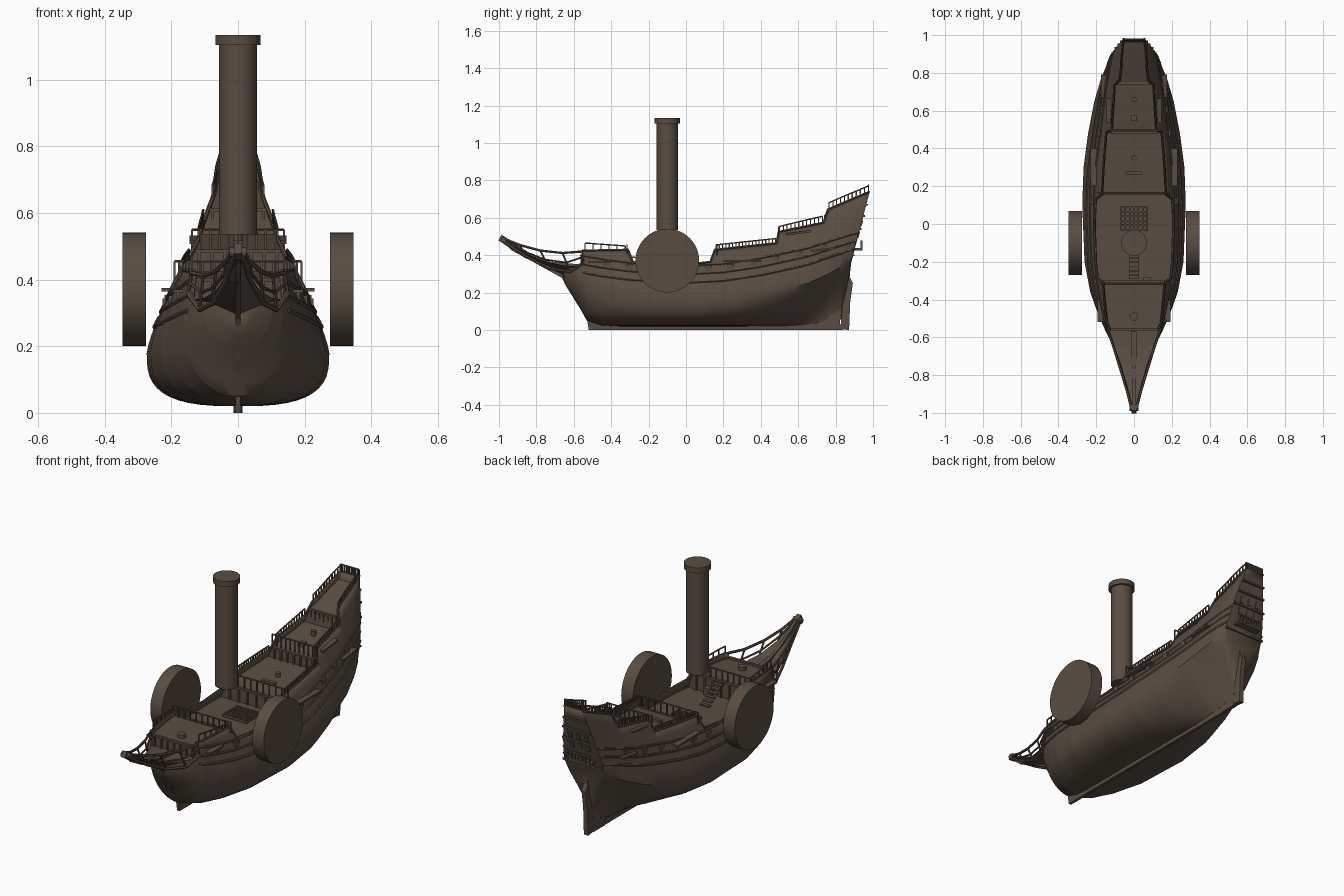
import bpy, bmesh, math
from mathutils import Vector

if "Cube" in bpy.data.objects:
    bpy.data.objects.remove(bpy.data.objects["Cube"])

wood = bpy.data.materials.new("dark_brown_wood")
wood.diffuse_color = (0.098, 0.073, 0.053, 1)
wood.use_nodes = True
wood.node_tree.nodes["Principled BSDF"].inputs["Base Color"].default_value = wood.diffuse_color

# hull stations: y, bottom z, widest z, half width, curve a, curve b, upper half width, upper z
ST = [(-.66, .30, .325, .012, 2, .5, .012, .40), (-.65, .25, .32, .05, 2, .5, .05, .40),
      (-.62, .20, .30, .10, 2, .5, .09, .40), (-.58, .14, .28, .135, 2, .5, .12, .41),
      (-.53, .05, .26, .165, 2.1, .5, .145, .42), (-.45, .025, .23, .20, 2.4, .45, .155, .42),
      (-.36, .02, .21, .232, 2.7, .4, .165, .42), (-.2, .02, .19, .262, 3, .35, .18, .41),
      (.1, .02, .18, .274, 3, .35, .18, .41), (.3, .02, .19, .267, 2.4, .45, .165, .44),
      (.48, .02, .21, .243, 1.7, .7, .135, .49), (.65, .02, .25, .21, 1.2, 1.2, .108, .56),
      (.76, .02, .30, .178, 1, 1.8, .085, .63), (.83, .06, .34, .15, 1, 1.6, .07, .69),
      (.88, .33, .40, .12, 2, .5, .055, .74)]
SHEER = [(-.66, .33), (-.565, .34), (-.555, .425), (-.31, .43), (-.285, .365), (0, .35), (.13, .365),
         (.155, .43), (.485, .465), (.495, .525), (.705, .575), (.715, .645), (.88, .74)]
WALE = [(-.62, .32), (-.45, .29), (-.3, .27), (0, .255), (.2, .265), (.4, .295), (.65, .35), (.87, .43)]


def lerp(table, y):
    if y <= table[0][0]:
        return table[0][1:]
    for p, q in zip(table, table[1:]):
        if y <= q[0]:
            t = (y - p[0]) / (q[0] - p[0])
            return tuple(a + (b - a) * t for a, b in zip(p[1:], q[1:]))
    return table[-1][1:]


def sheer(y):
    return lerp(SHEER, y)[0]


def half(y, z):
    zb, zm, wm, a, b, wt, zr = lerp(ST, y)
    if z < zm:
        u = min(1, (zm - z) / (zm - zb))
        return wm * max(0, 1 - u ** a) ** b
    return wm + (wt - wm) * min(1.2, (z - zm) / (zr - zm)) ** 1.3


def rake(y, z):  # stern leans aft above the tuck
    return y + .27 * max(0, min(1, (y - .5) / .38)) * max(0, z - .36)


def skin(y, z, side=1, out=0):
    return Vector((side * (half(y, z) + out), rake(y, z), z))


def steps(a, b, n):
    return [a + (b - a) * i / n for i in range(n + 1)]


def make(name, bm, smooth=None, fix=True):
    if fix:
        bmesh.ops.recalc_face_normals(bm, faces=bm.faces)
    me = bpy.data.meshes.new(name)
    bm.to_mesh(me)
    bm.free()
    me.materials.append(wood)
    ob = bpy.data.objects.new(name, me)
    bpy.context.collection.objects.link(ob)
    if smooth:
        bpy.ops.object.select_all(action='DESELECT')
        ob.select_set(True)
        bpy.context.view_layer.objects.active = ob
        bpy.ops.object.shade_smooth_by_angle(angle=math.radians(smooth))
    return ob


def loft(name, rows, smooth=None):
    bm = bmesh.new()
    vs = [[bm.verts.new(p) for p in r] for r in rows]
    for r, s in zip(vs, vs[1:]):
        for j in range(len(r) - 1):
            bm.faces.new((r[j], s[j], s[j + 1], r[j + 1]))
    bm.faces.new(vs[-1][::-1])
    return make(name, bm, smooth, False)


def boxes(name, items):  # items: (centre, size, x tilt)
    bm = bmesh.new()
    for c, s, tilt in items:
        vs = bmesh.ops.create_cube(bm, size=1)['verts']
        for v in vs:
            p = Vector((v.co.x * s[0], v.co.y * s[1], v.co.z * s[2]))
            ct, sn = math.cos(tilt), math.sin(tilt)
            v.co = Vector(c) + Vector((p.x, p.y * ct - p.z * sn, p.y * sn + p.z * ct))
    return make(name, bm)


def plate(name, outline, thick):  # side profile (y, z) extruded across x
    bm = bmesh.new()
    f = bm.faces.new([bm.verts.new((-thick / 2, y, z)) for y, z in outline])
    ex = bmesh.ops.extrude_face_region(bm, geom=[f])['geom']
    bmesh.ops.translate(bm, vec=(thick, 0, 0), verts=[v for v in ex if isinstance(v, bmesh.types.BMVert)])
    return make(name, bm)


def tubes(name, paths, r, sides=6):
    bm = bmesh.new()
    for path in paths:
        pts = [Vector(p) for p in path]
        rings = []
        for i, p in enumerate(pts):
            d = (pts[min(i + 1, len(pts) - 1)] - pts[max(i - 1, 0)]).normalized()
            n = d.cross(Vector((0, 0, 1))).normalized()
            m = n.cross(d)
            rings.append([bm.verts.new(p + r * (n * math.cos(k * math.tau / sides) + m * math.sin(k * math.tau / sides)))
                          for k in range(sides)])
        for a, b in zip(rings, rings[1:]):
            for k in range(sides):
                bm.faces.new((a[k], a[k - 1], b[k - 1], b[k]))
        bm.faces.new(rings[0])
        bm.faces.new(rings[-1])
    return make(name, bm)


def cylinder(name, r, depth, loc, axis='Z', sides=48):
    bm = bmesh.new()
    bmesh.ops.create_cone(bm, cap_ends=True, segments=sides, radius1=r, radius2=r, depth=depth)
    for v in bm.verts:
        if axis == 'X':
            v.co = Vector((v.co.z, v.co.x, v.co.y))
        v.co += Vector(loc)
    return make(name, bm, 35)


# hull shell
ys = sorted(set([round(v, 4) for v in steps(-.66, .88, 70)] + [s[0] for s in SHEER] + [s[0] for s in ST]))
rows = []
for y in ys:
    zb, zm = lerp(ST, y)[:2]
    zt = max(sheer(y), zm + .005)
    zs = [zm + (zt - zm) * (1 - i / 7) for i in range(7)]
    zs += [zm - (zm - zb) * (1 - (1 - k / 12) ** 2) for k in range(12)]
    left = [skin(y, z, -1) for z in zs]
    right = [skin(y, z, 1) for z in zs][::-1]
    rows.append(left + [Vector((0, rake(y, zb), zb))] + right)
hull = loft("hull", rows, 40)
sol = hull.modifiers.new("thickness", 'SOLIDIFY')
sol.thickness, sol.offset = .008, -1

# keel, stem, sternpost and rudder
plate("keel", [(-.52, 0), (.84, 0), (.84, .03), (-.5, .04)], .016)
plate("stem", [(-.52, 0), (-.53, .06), (-.595, .16), (-.64, .24), (-.665, .28), (-.8, .355), (-.93, .425), (-.985, .475),
               (-.97, .495), (-.8, .39), (-.6, .33), (-.56, .18), (-.48, .02)], .016)
plate("sternpost", [(.72, 0), (.82, 0), (.85, .34), (.82, .34), (.78, .1)], .02)
plate("rudder", [(.825, .005), (.872, 0), (.878, .15), (.892, .25), (.875, .285), (.88, .335), (.855, .335)], .026)
cylinder("bow_finial", .014, .05, (0, -.975, .482), 'X', 12)
boxes("bow_figure", [((0, -.98, .485), (.025, .035, .035), -.5)])

# decks with bulkheads where the level changes
LEVELS = [("beak", -.645, -.555, .335, .335), ("forecastle", -.555, -.31, .395, .40), ("main", -.31, .165, .31, .31),
          ("quarter", .165, .49, .39, .425), ("poop", .49, .712, .485, .535), ("stern", .712, .875, .61, .695)]
for name, y0, y1, z0, z1 in LEVELS:
    bm = bmesh.new()
    prev = None
    for y, z in zip(steps(y0, y1, 8), steps(z0, z1, 8)):
        row = [bm.verts.new(skin(y, z, s, -.003)) for s in (-1, 1)]
        if prev:
            bm.faces.new((prev[0], prev[1], row[1], row[0]))
        prev = row
    make(name + "_deck", bm, None, False)
for name, y, z0, z1 in [("bow", -.555, .33, .40), ("forecastle", -.31, .31, .40), ("quarter", .165, .31, .39),
                        ("poop", .49, .42, .485), ("stern", .712, .53, .61)]:
    bm = bmesh.new()
    vs = [bm.verts.new(skin(y, z, s, -.003)) for z, s in ((z0, -1), (z0, 1), (z1, 1), (z1, -1))]
    bm.faces.new(vs)
    make(name + "_bulkhead", bm)
    n = 6
    w = half(y, z1) * .85
    sgn = 1 if name == "forecastle" else -1
    boxes(name + "_bulkhead_posts", [((x, rake(y, z1) + sgn * .004, (z0 + z1) / 2), (.008, .01, z1 - z0), 0)
                                     for x in steps(-w, w, n)]
          + [((0, rake(y, z1) + sgn * .004, z1), (w * 2.2, .014, .01), 0)])

# wales and cap rails along the sides
for k, (dz, r) in enumerate([(0, .007), (.045, .006), (.09, .006)]):
    tubes("wale_%d" % (k + 1), [[skin(y, lerp(WALE, y)[0] + dz, s) for y in steps(-.55, .875, 40)] for s in (-1, 1)], r)
tubes("cap_rail", [[skin(y, sheer(y), s) for y in ys if y >= -.555] for s in (-1, 1)], .006)

# railings on the raised decks
posts, bars = [], []
for y0, y1, h0, h1, n in [(-.54, -.325, .04, .02, 5), (.16, .48, .025, .025, 18), (.5, .7, .028, .035, 11), (.72, .875, .033, .033, 10)]:
    for s in (-1, 1):
        line = []
        for y, h in zip(steps(y0, y1, n), steps(h0, h1, n)):
            p = skin(y, sheer(y), s)
            posts.append(((p.x, p.y, p.z + h / 2), (.006, .006, h), 0))
            line.append(p + Vector((0, 0, h)))
        bars.append(line)
for y, z, h in [(-.315, .40, .055), (.165, .39, .065), (.495, .485, .065), (.875, .735, .04)]:
    w = half(y, z)
    bars.append([(x, rake(y, z), z + h) for x in (-w, 0, w)])
    posts += [((x, rake(y, z), z + h / 2), (.006, .006, h), 0) for x in steps(-w, w, 10)]
boxes("railing_posts", posts)
tubes("railing_bars", bars, .004)

# beakhead platform with swept head rails
BEAK = [(-.975, .012, .475, .46), (-.86, .035, .41, .385), (-.75, .068, .365, .335), (-.65, .102, .345, .29), (-.555, .135, .34, .27)]
loft("beakhead", [[(-w, y, t), (0, y, b), (w, y, t), (-w, y, t)] for y, w, t, b in BEAK])
UP = [(.012, -.98, .492), (.035, -.89, .455), (.068, -.78, .425), (.105, -.66, .412), (.14, -.555, .42)]
LOW = [(.012, -.975, .47), (.04, -.85, .39), (.075, -.73, .33), (.115, -.62, .31), (.15, -.55, .36)]
MID = [tuple((a + b) / 2 for a, b in zip(p, q)) for p, q in zip(UP, LOW)]
for name, path, r in [("upper_head_rail", UP, .007), ("middle_head_rail", MID, .005), ("lower_head_rail", LOW, .008)]:
    tubes(name, [[(s * x, y, z) for x, y, z in path] for s in (-1, 1)], r)
tubes("head_timbers", [[(s * p[0], p[1], p[2]), (s * q[0], q[1] + .001, q[2])] for p, q in zip(UP[1:], LOW[1:]) for s in (-1, 1)], .005)
boxes("bowsprit_step", [((0, -.66, .35), (.025, .18, .02), -.1)])

# channels and gun ports on the sides
items = []
for y, z, ln, w in [(-.46, .365, .12, .03), (.3, .37, .2, .035), (.59, .52, .13, .025), (.72, .43, .12, .025)]:
    for s in (-1, 1):
        p = skin(y, z, s, w * .35)
        items.append((p, (w, ln, .01), .12 if y > .5 else 0))
boxes("channels", items)
items = []
for y in (-.42, -.3, .12, .24, .36, .48, .6, .72):
    for s in (-1, 1):
        items.append((skin(y, lerp(WALE, y)[0] + .068, s), (.012, .035, .03), 0))
boxes("gun_ports", items)

# stern gallery, windows and mouldings
boxes("stern_gallery", [((0, .92, .432), (.15, .045, .012), 0), ((0, .938, .475), (.14, .01, .008), 0)]
      + [((x, .938, .453), (.008, .01, .045), 0) for x in steps(-.066, .066, 6)])
boxes("stern_windows", [((x, rake(.88, z) + .002, z), (.02, .008, .035), -.26) for z in (.51, .57) for x in (-.05, 0, .05)])
boxes("stern_mouldings", [((0, rake(.88, z) + .003, z), (2.05 * half(.88, z), .012, .01), 0) for z in (.4, .54, .61, .67)])

# deck fittings
boxes("main_grating", [((x, .03, .32), (.008, .12, .014), 0) for x in steps(-.07, .07, 6)]
      + [((0, y, .322), (.15, .008, .014), 0) for y in steps(-.03, .09, 5)])
boxes("ladder", [((0, -.28 + .022 * i, .39 - .014 * i), (.055, .02, .008), 0) for i in range(6)])
boxes("deck_hatches", [((0, .27, .408), (.08, .02, .014), 0), ((0, .56, .508), (.03, .03, .02), 0), ((.07, -.295, .33), (.04, .03, .04), 0)])
for name, y, z in [("fore", -.49, .40), ("aft", .35, .415), ("poop", .66, .53)]:
    cylinder(name + "_mast_collar", .022 if y < 0 else .013, .03, (0, y, z), 'Z', 16)

# paddle wheels and funnel
for name, s in (("left", -1), ("right", 1)):
    cylinder(name + "_paddle_wheel", .17, .071, (s * .311, -.10, .371), 'X')
cylinder("funnel", .057, .58, (0, -.10, .825))
cylinder("funnel_cap", .068, .03, (0, -.10, 1.12))
